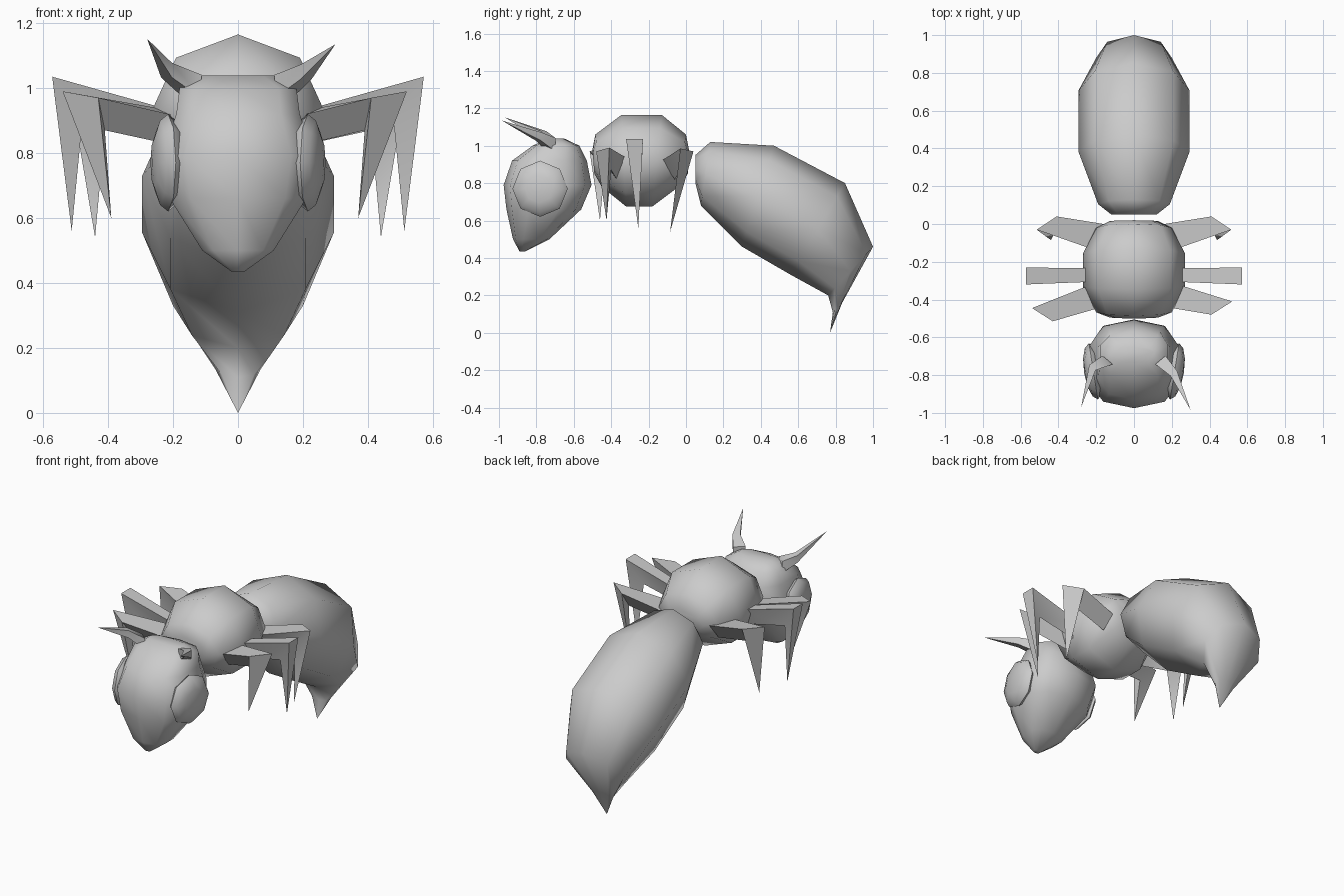
import bpy, bmesh, math
from mathutils import Vector, Matrix

cube = bpy.data.objects.get("Cube")
if cube:
    bpy.data.objects.remove(cube, do_unlink=True)

grey = bpy.data.materials.new("plain_grey")
grey.use_nodes = True
colour = (0.6, 0.6, 0.6, 1)
grey.diffuse_color = colour
grey.node_tree.nodes["Principled BSDF"].inputs["Base Color"].default_value = colour


def finish(name, bm, mirror=False):
    bmesh.ops.recalc_face_normals(bm, faces=bm.faces)
    mesh = bpy.data.meshes.new(name)
    bm.to_mesh(mesh)
    bm.free()
    mesh.materials.append(grey)
    obj = bpy.data.objects.new(name, mesh)
    bpy.context.collection.objects.link(obj)
    bpy.ops.object.select_all(action="DESELECT")
    obj.select_set(True)
    bpy.context.view_layer.objects.active = obj
    bpy.ops.object.shade_smooth_by_angle(angle=math.radians(70))
    if mirror:
        obj.modifiers.new("mirror", "MIRROR")


def loft(name, rings):
    """Skin over rings of points; a ring of one point closes to a tip."""
    bm = bmesh.new()
    loops = [[bm.verts.new(p) for p in ring] for ring in rings]
    for a, b in zip(loops, loops[1:]):
        n = len(a)
        for i in range(n):
            j = (i + 1) % n
            if len(b) == 1:
                bm.faces.new((a[i], a[j], b[0]))
            else:
                bm.faces.new((a[i], a[j], b[j], b[i]))
    for end in (loops[0], loops[-1]):
        if len(end) > 2:
            bm.faces.new(end)
    finish(name, bm)


def oval(start, end, width, sides=8, power=1.0):
    """Ring between two (y, z) points, with a half width; low power is boxier."""
    s, e = Vector((0, *start)), Vector((0, *end))

    def swell(v):
        return math.copysign(abs(v) ** power, v)

    angles = [math.pi / 2 + i * math.tau / sides for i in range(sides)]
    widest = max(swell(math.cos(a)) for a in angles)
    return [(s + e) / 2 + Vector((width * swell(math.cos(a)) / widest, 0, 0))
            + (e - s) / 2 * swell(math.sin(a)) for a in angles]


# abdomen, drooping to a sting
loft("abdomen", [
    oval((0.05, 0.80), (0.05, 0.95), 0.12),
    oval((0.08, 0.68), (0.13, 1.02), 0.19),
    oval((0.30, 0.46), (0.47, 1.00), 0.295),
    oval((0.56, 0.31), (0.85, 0.80), 0.295),
    oval((0.76, 0.20), (1.00, 0.46), 0.20),
    oval((0.785, 0.11), (0.835, 0.16), 0.07),
    [(0, 0.77, 0)]])

# thorax, slightly narrower underneath
loft("thorax", [oval((low_y, low), (high_y, high), w)
                for low_y, low, high_y, high, w in (
    (-0.49, 0.85, -0.50, 0.98, 0.13), (-0.45, 0.78, -0.485, 1.06, 0.20),
    (-0.32, 0.675, -0.345, 1.165, 0.27), (-0.18, 0.675, -0.13, 1.165, 0.27),
    (-0.04, 0.78, 0.0, 1.06, 0.20), (0.01, 0.85, 0.02, 0.96, 0.13))])

# head, tapering to the mouth
loft("head", [oval((back, z), (front, z), w, 10, 0.75) for z, front, back, w in (
    (0.435, -0.89, -0.86, 0.02), (0.50, -0.925, -0.73, 0.11), (0.66, -0.96, -0.56, 0.21),
    (0.79, -0.975, -0.505, 0.235), (0.92, -0.93, -0.53, 0.19), (1.0, -0.82, -0.57, 0.18),
    (1.038, -0.74, -0.65, 0.11))])

# eyes, flattened domes turned slightly backward
bm = bmesh.new()
bmesh.ops.create_uvsphere(bm, u_segments=8, v_segments=6, radius=1)
shape = (Matrix.Translation((0.215, -0.78, 0.77)) @ Matrix.Rotation(math.radians(-9), 4, "Z")
         @ Matrix.Diagonal((0.05, 0.15, 0.15, 1)) @ Matrix.Rotation(math.pi / 2, 4, "Y"))
bmesh.ops.transform(bm, matrix=shape, verts=bm.verts)
finish("eyes", bm, mirror=True)

# antennae, bent and pointed
for name, side, elbow, tip in (
        ("left_antenna", 1, (0.21, -0.79, 1.05), (0.30, -0.985, 1.135)),
        ("right_antenna", -1, (0.22, -0.76, 1.055), (0.28, -0.97, 1.152))):
    rings = []
    for (x, y, z), r in (((0.14, -0.72, 1.005), 0.045), (elbow, 0.028)):
        rings.append([(side * (x + r * dx), y + r * dy, z + r * dz) for dx, dy, dz in
                      ((-0.6, -0.5, 0.8), (0.6, 0.5, 0.8), (0.6, 0.5, -0.8), (-0.6, -0.5, -0.8))])
    rings.append([(side * tip[0], *tip[1:])])
    loft(name, rings)

# legs: triangular beam out to the knee, then a spike down;
# the right front leg reaches a little further forward
legs = {
    "front_leg": ([(0.17, -0.44, 0.91), (0.20, -0.31, 0.93), (0.18, -0.37, 0.82)],
                  [(0.41, -0.48, 0.97), (0.52, -0.41, 0.99), (0.39, -0.40, 0.87)],
                  (0.37, -0.425, 0.60), (0.02, -0.035, 0)),
    "middle_leg": ([(0.20, -0.305, 0.93), (0.20, -0.235, 0.93), (0.20, -0.27, 0.83)],
                   [(0.572, -0.32, 1.035), (0.572, -0.23, 1.035), (0.48, -0.275, 0.89)],
                   (0.512, -0.255, 0.56), (0, 0, 0)),
    "back_leg": ([(0.23, -0.13, 0.92), (0.16, 0.0, 0.91), (0.18, -0.06, 0.82)],
                 [(0.515, -0.03, 0.985), (0.41, 0.04, 0.97), (0.41, -0.03, 0.87)],
                 (0.44, -0.085, 0.54), (0, 0, 0)),
}
for name, (root, knee, foot, reach) in legs.items():
    for side, sign in (("left", 1), ("right", -1)):
        shift = Vector(reach) if sign < 0 else Vector()
        rings = [root, [shift + Vector(p) for p in knee], [shift + Vector(foot)]]
        loft(f"{side}_{name}", [[(sign * x, y, z) for x, y, z in ring] for ring in rings])
